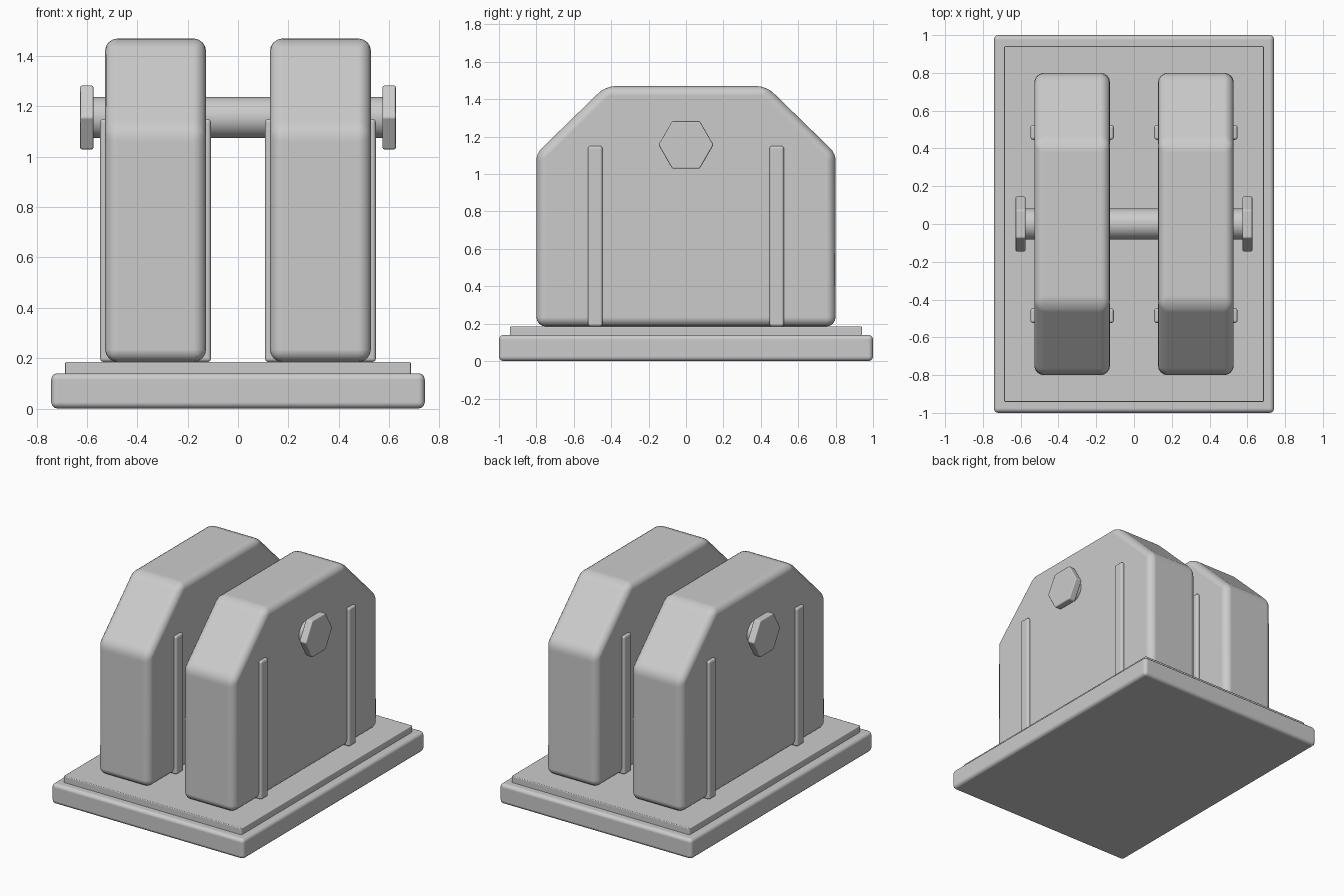
import bpy
import bmesh
import math
from mathutils import Matrix

cube = bpy.data.objects.get("Cube")
if cube:
    bpy.data.objects.remove(cube, do_unlink=True)

# One plain grey for the whole bracket
GREY = (0.6, 0.6, 0.6, 1.0)
grey = bpy.data.materials.new("plain_grey")
grey.use_nodes = True
grey.diffuse_color = GREY
grey.node_tree.nodes["Principled BSDF"].inputs["Base Color"].default_value = GREY


def finish(name, bm, bevel=0, segments=3):
    """Turn a bmesh into a smooth-shaded object with rounded edges."""
    bmesh.ops.recalc_face_normals(bm, faces=bm.faces)
    for face in bm.faces:
        face.smooth = True
    mesh = bpy.data.meshes.new(name)
    bm.to_mesh(mesh)
    bm.free()
    mesh.materials.append(grey)
    obj = bpy.data.objects.new(name, mesh)
    bpy.context.collection.objects.link(obj)
    if bevel:
        mod = obj.modifiers.new("rounded_edges", 'BEVEL')
        mod.width = bevel
        mod.segments = segments
        mod.limit_method = 'ANGLE'
        mod.angle_limit = math.radians(30)
        mod.harden_normals = True
    return obj


def box(name, low, high, bevel, segments=3):
    bm = bmesh.new()
    bmesh.ops.create_cube(bm, size=1)
    for v in bm.verts:
        v.co = [h if c > 0 else l for c, l, h in zip(v.co, low, high)]
    return finish(name, bm, bevel, segments)


def side_prism(name, profile, x0, x1, bevel, segments=3):
    """Extrude a (y, z) profile along x."""
    bm = bmesh.new()
    face = bm.faces.new([bm.verts.new((x0, y, z)) for y, z in profile])
    new = bmesh.ops.extrude_face_region(bm, geom=[face])["geom"]
    verts = [g for g in new if isinstance(g, bmesh.types.BMVert)]
    bmesh.ops.translate(bm, verts=verts, vec=(x1 - x0, 0, 0))
    return finish(name, bm, bevel, segments)


# Stepped base
box("base_plate", (-0.742, -1, 0), (0.742, 1, 0.14), 0.025)
box("raised_plate", (-0.687, -0.942, 0.13), (0.687, 0.942, 0.185), 0.006, 2)

# Pin through both lugs
PIN_Z = 1.156
bm = bmesh.new()
bmesh.ops.create_cone(bm, cap_ends=True, segments=32, radius1=0.082,
                      radius2=0.082, depth=1.2,
                      matrix=Matrix.Translation((0, 0, PIN_Z))
                      @ Matrix.Rotation(math.pi / 2, 4, 'Y'))
pin = finish("cross_pin", bm, 0.004, 1)

half = [(0.8, 0.185), (0.8, 1.11), (0.43, 1.47)]
lug_profile = half + [(-y, z) for y, z in reversed(half)]
hexagon = [(0.147 * math.cos(i * math.pi / 3),
            PIN_Z + 0.147 * math.sin(i * math.pi / 3)) for i in range(6)]

for side, s in (("left", 1), ("right", -1)):
    # Chamfered lug
    x0, x1 = sorted((s * 0.127, s * 0.528))
    side_prism(side + "_lug", lug_profile, x0, x1, 0.05, 4)

    # Ribs standing proud of both lug faces
    for end, y in (("front", -0.485), ("back", 0.485)):
        box(f"{side}_{end}_rib", (x0 - 0.02, y - 0.039, 0.185),
            (x1 + 0.02, y + 0.039, 1.15), 0.014)

    # Hexagonal pin head
    h0, h1 = sorted((s * 0.574, s * 0.627))
    side_prism(side + "_pin_head", hexagon, h0, h1, 0.008, 2)
